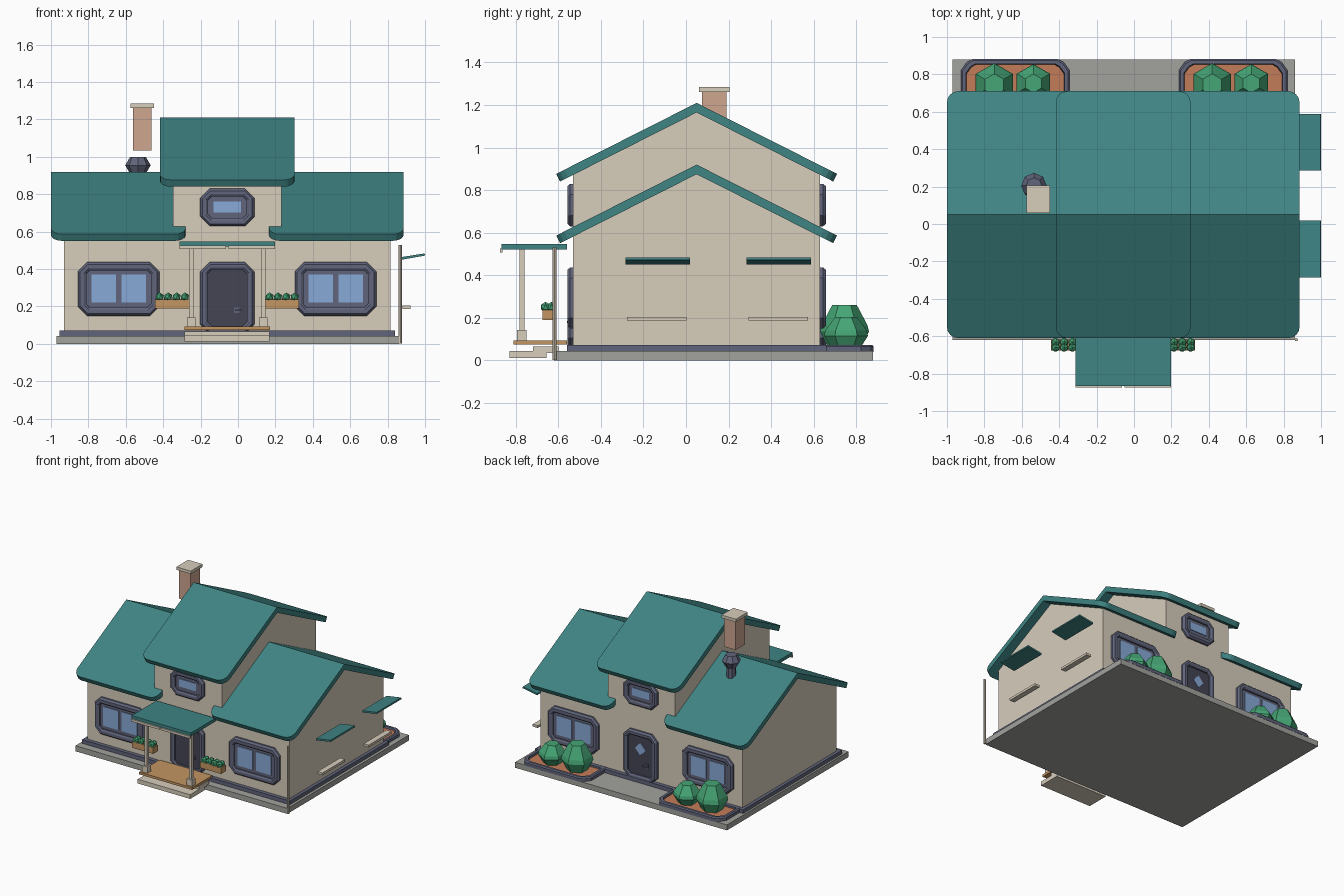
import bpy, bmesh, math
from mathutils import Vector

if "Cube" in bpy.data.objects:
    bpy.data.objects.remove(bpy.data.objects["Cube"])

CX, CY = -0.057, 0.05          # symmetry centre of the house


def mat(name, c):
    m = bpy.data.materials.new(name)
    m.diffuse_color = (*c, 1)
    m.use_nodes = True
    m.node_tree.nodes["Principled BSDF"].inputs["Base Color"].default_value = m.diffuse_color
    return m


TEAL = mat("roof_teal", (0.05, 0.23, 0.23))
CREAM = mat("wall_cream", (0.68, 0.61, 0.50))
NAVY = mat("trim_slate", (0.12, 0.13, 0.2))
DARK = mat("door_dark", (0.06, 0.06, 0.09))
GLASS = mat("glass_blue", (0.25, 0.4, 0.68))
STONE = mat("slab_grey", (0.36, 0.36, 0.34))
WOOD = mat("wood", (0.55, 0.3, 0.12))
BRICK = mat("brick", (0.62, 0.38, 0.28))
SOIL = mat("soil", (0.55, 0.2, 0.1))
GREEN = mat("leaf_green", (0.06, 0.38, 0.18))


def finish(name, bm, m):
    bmesh.ops.recalc_face_normals(bm, faces=bm.faces)
    me = bpy.data.meshes.new(name)
    bm.to_mesh(me)
    bm.free()
    ob = bpy.data.objects.new(name, me)
    bpy.context.collection.objects.link(ob)
    me.materials.append(m)
    return ob


def prism(name, pts, vec, m):
    """Extrude a flat polygon along a vector."""
    bm = bmesh.new()
    f = bm.faces.new([bm.verts.new(p) for p in pts])
    r = bmesh.ops.extrude_face_region(bm, geom=[f])
    bmesh.ops.translate(bm, vec=Vector(vec),
                        verts=[v for v in r["geom"] if isinstance(v, bmesh.types.BMVert)])
    return finish(name, bm, m)


def box(name, x0, x1, y0, y1, z0, z1, m):
    return prism(name, [(x0, y0, z0), (x1, y0, z0), (x1, y1, z0), (x0, y1, z0)],
                 (0, 0, z1 - z0), m)


def loft(name, loops, m, cap0=True, cap1=True):
    """Bridge successive loops of points, with optional end caps."""
    bm = bmesh.new()
    L = [[bm.verts.new(p) for p in lp] for lp in loops]
    n = len(L[0])
    for a, b in zip(L, L[1:]):
        for i in range(n):
            j = (i + 1) % n
            bm.faces.new((a[i], a[j], b[j], b[i]))
    if cap0:
        bm.faces.new(L[0])
    if cap1:
        bm.faces.new(L[-1])
    return finish(name, bm, m)


def turned(name, x, y, prof, m, n=6):
    """Faceted turned shape from (radius, z) pairs."""
    return loft(name, [[(x + r * math.sin(2 * math.pi * i / n), y + r * math.cos(2 * math.pi * i / n), z)
                        for i in range(n)] for r, z in prof], m)


def octagon(x0, x1, z0, z1, c):
    return [(x0 + c, z0), (x1 - c, z0), (x1, z0 + c), (x1, z1 - c),
            (x1 - c, z1), (x0 + c, z1), (x0, z1 - c), (x0, z0 + c)]


# ---- slab, plinth and gabled walls
box("foundation_slab", -0.97, 0.86, -0.62, 0.88, 0, 0.043, STONE)
box("plinth", -0.955, 0.84, -0.56, 0.66, 0.003, 0.072, NAVY)


def gable(name, x0, x1, peak):
    eave = peak - 0.58 * 0.505
    pts = [(x0, -0.53, 0.05), (x0, 0.63, 0.05), (x0, 0.63, eave), (x0, CY, peak), (x0, -0.53, eave)]
    prism(name, pts, (x1 - x0, 0, 0), CREAM)


gable("main_walls", -0.93, 0.815, 0.88)
gable("centre_walls", -0.348, 0.233, 1.17)


# ---- roofs: slope panels with rounded eave corners
def roof(name, x0, x1, ridge):
    for s, tag in ((-1, "front"), (1, "back")):
        flat, r, d = [(x1, 0), (x0, 0)], 0.06, 0.66
        for cx, a0 in ((x0 + r, 180), (x1 - r, 90)):
            for k in range(5):
                a = math.radians(a0 - 22.5 * k)
                flat.append((cx + r * math.cos(a), d - r + r * math.sin(a)))
        pts = [(x, CY + s * t, ridge - 0.505 * t) for x, t in flat]
        prism(name + "_" + tag, pts, (0, -s * 0.018, -0.036), TEAL)


roof("left_roof", -1.0, -0.28, 0.92)
roof("right_roof", 0.166, 0.885, 0.92)
roof("centre_roof", -0.418, 0.303, 1.21)


# ---- windows and doors, same on front and back
def frame(name, s, x0, x1, z0, z1, w, c, fill):
    def ring(i, dep):
        return [(x, CY + s * (0.58 + dep), z) for x, z in
                octagon(x0 + i, x1 - i, z0 + i, z1 - i, max(c - i * 0.7, 0.004))]
    loft(name + "_frame", [ring(0, -0.01), ring(0, 0.014), ring(0.012, 0.028), ring(w - 0.012, 0.028),
                           ring(w, 0.02), ring(w, 0.004)], NAVY, True, False)
    loft(name + "_panel", [ring(w, 0.004), ring(w, 0.009)], fill)


def slab_on_wall(name, s, x0, x1, z0, z1, d0, d1, m):
    ya, yb = sorted((CY + s * (0.58 + d0), CY + s * (0.58 + d1)))
    box(name, x0, x1, ya, yb, z0, z1, m)


for s, tag in ((-1, "front"), (1, "back")):
    for side, cx in (("left", -0.638), ("right", 0.522)):
        frame(f"{tag}_{side}_window", s, cx - 0.218, cx + 0.218, 0.15, 0.437, 0.045, 0.05, NAVY)
        for k in (-1, 1):
            slab_on_wall(f"{tag}_{side}_pane", s, cx + k * 0.08 - 0.066, cx + k * 0.08 + 0.066,
                         0.22, 0.37, 0.005, 0.014, GLASS)
    frame(f"{tag}_upper_window", s, CX - 0.145, CX + 0.145, 0.63, 0.83, 0.042, 0.05, NAVY)
    slab_on_wall(f"{tag}_upper_pane", s, CX - 0.073, CX + 0.073, 0.702, 0.762, 0.005, 0.014, GLASS)
    frame(f"{tag}_door", s, CX - 0.145, CX + 0.145, 0.055, 0.437, 0.04, 0.05, DARK)
    hx = CX - s * 0.0 + (0.05 if s < 0 else -0.05)
    slab_on_wall(f"{tag}_door_plate", s, hx - 0.015, hx + 0.015, 0.165, 0.195, 0.005, 0.016, NAVY)
    slab_on_wall(f"{tag}_door_handle", s, hx - 0.008, hx + 0.026, 0.175, 0.184, 0.016, 0.03, NAVY)
# diamond light in the back door
prism("back_door_light", [(CX, 0.64, 0.25), (CX + 0.045, 0.64, 0.3), (CX, 0.64, 0.35), (CX - 0.045, 0.64, 0.3)],
      (0, 0.006, 0), GLASS)

# ---- chimney and roof pot
box("chimney", -0.562, -0.462, 0.075, 0.19, 1.035, 1.265, BRICK)
box("chimney_cap", -0.575, -0.45, 0.06, 0.205, 1.262, 1.285, CREAM)
turned("roof_pot", -0.535, 0.205, [(0.035, 0.79), (0.035, 0.9), (0.045, 0.915), (0.068, 0.955),
                                   (0.042, 1.0)], NAVY, 8)

# ---- porch
box("porch_roof", -0.313, 0.198, -0.866, -0.56, 0.522, 0.548, TEAL)
for x0, x1 in ((-0.313, -0.065), (-0.05, 0.198)):
    box("porch_gutter", x0, x1, -0.875, -0.862, 0.507, 0.525, CREAM)
box("porch_floor", -0.287, 0.17, -0.81, -0.56, 0.075, 0.093, WOOD)
box("lower_step", -0.285, 0.168, -0.83, -0.655, 0.012, 0.045, CREAM)
box("upper_step", -0.285, 0.168, -0.72, -0.6, 0.035, 0.066, CREAM)
for k in (-1, 1):
    x = CX + k * 0.192
    box("porch_post", x - 0.012, x + 0.012, -0.783, -0.76, 0.09, 0.524, CREAM)
    box("post_base", x - 0.023, x + 0.023, -0.795, -0.75, 0.092, 0.142, CREAM)
turned("downspout", 0.868, -0.618, [(0.009, 0.003), (0.009, 0.53)], CREAM, 8)

# ---- flower boxes beside the porch
for cx in (-0.352, 0.235):
    box("flower_box", cx - 0.092, cx + 0.092, -0.675, -0.618, 0.19, 0.238, WOOD)
    bm = bmesh.new()
    for i in range(4):
        for y in (-0.66, -0.632):
            r = bmesh.ops.create_icosphere(bm, subdivisions=1, radius=0.025)
            bmesh.ops.translate(bm, verts=r["verts"], vec=(cx - 0.067 + i * 0.045, y, 0.25))
    finish("box_plants", bm, GREEN)

# ---- side awnings and sills
for y0 in (-0.285, 0.285):
    prism("side_awning", [(0.875, y0, 0.45), (1.0, y0, 0.472), (0.998, y0, 0.484), (0.873, y0, 0.464)],
          (0, 0.303, 0), TEAL)
    box("side_sill", 0.88, 0.923, y0 + 0.008, y0 + 0.288, 0.187, 0.205, CREAM)

# ---- back garden beds with bushes
for cx in (-0.635, 0.53):
    def bed(i, z):
        x0, x1, y1, c = cx - 0.29 + i, cx + 0.29 - i, 0.882 - i, 0.06 - 0.4 * i
        return [(x0, 0.62, z), (x1, 0.62, z), (x1, y1 - c, z), (x1 - 0.5 * c, y1 - 0.3 * c, z),
                (x1 - c, y1, z), (x0 + c, y1, z), (x0 + 0.5 * c, y1 - 0.3 * c, z), (x0, y1 - c, z)]
    loft("bed_kerb", [bed(0, 0.04), bed(0, 0.065), bed(0.008, 0.073), bed(0.026, 0.073), bed(0.03, 0.045)],
         NAVY, True, False)
    loft("bed_soil", [bed(0.03, 0.044), bed(0.03, 0.058)], SOIL)
    turned("tall_bush", cx - 0.112, 0.745, [(0.075, 0.055), (0.115, 0.135), (0.108, 0.165),
                                            (0.058, 0.26)], GREEN)
    turned("low_bush", cx + 0.097, 0.752, [(0.065, 0.055), (0.103, 0.115), (0.098, 0.14),
                                           (0.05, 0.205)], GREEN)
